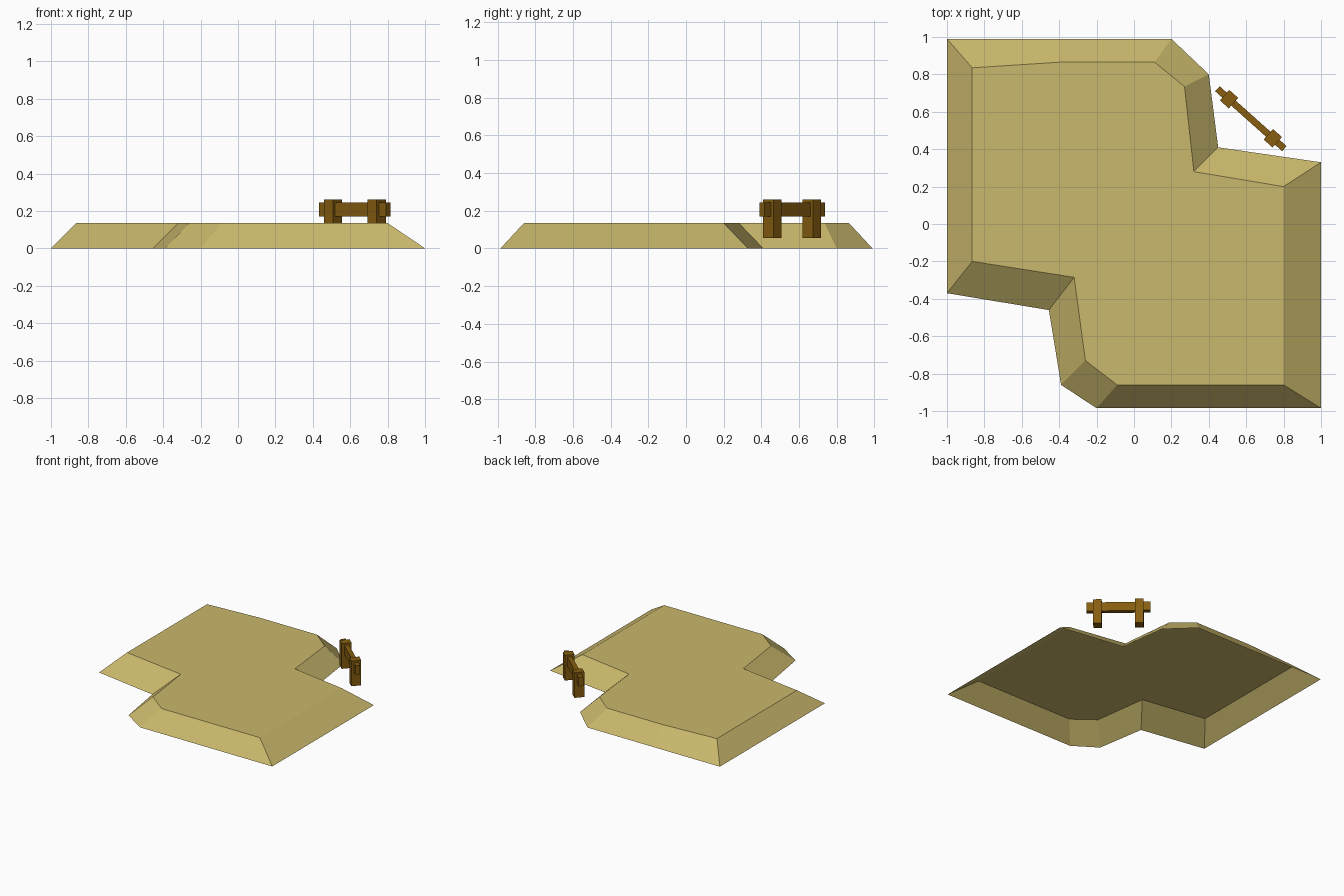
import bpy, bmesh, math
from mathutils import Matrix, Vector

if "Cube" in bpy.data.objects:
    bpy.data.objects.remove(bpy.data.objects["Cube"])


def material(name, rgb):
    m = bpy.data.materials.new(name)
    m.diffuse_color = (*rgb, 1)
    m.use_nodes = True
    m.node_tree.nodes["Principled BSDF"].inputs["Base Color"].default_value = m.diffuse_color
    return m


def add_object(name, bm, mat):
    me = bpy.data.meshes.new(name)
    bm.to_mesh(me)
    bm.free()
    me.materials.append(mat)
    ob = bpy.data.objects.new(name, me)
    bpy.context.collection.objects.link(ob)
    return ob


sand = material("sand", (0.59, 0.48, 0.15))
wood = material("brown wood", (0.24, 0.11, 0.005))

# Raised ground: clockwise outlines of the foot and the flat top, open below
foot = [(-1, .99), (-.4, .99), (.2, .99), (.4, .8), (.45, .41), (1, .33),
        (1, -.985), (-.2, -.985), (-.39, -.86), (-.455, -.46), (-1, -.37)]
top = [(-.865, .835), (-.4, .865), (.11, .865), (.27, .735), (.32, .28), (.8, .2),
       (.8, -.86), (-.09, -.86), (-.26, -.73), (-.32, -.285), (-.865, -.2)]
bm = bmesh.new()
low = [bm.verts.new((x, y, 0)) for x, y in foot]
high = [bm.verts.new((x, y, .135)) for x, y in top]
n = len(low)
for i in range(n):
    j = (i + 1) % n
    bm.faces.new((low[j], low[i], high[i], high[j]))
bm.faces.new(high[::-1])
add_object("ground_plateau", bm, sand)

# Fence: one rail through two posts, turned to span the notch
turn = Matrix.Translation((.625, .563, 0)) @ Matrix.Rotation(math.radians(-41.8), 4, 'Z')


def fence_box(name, centre, size):
    bm = bmesh.new()
    bmesh.ops.create_cube(bm, size=1)
    bmesh.ops.scale(bm, vec=size, verts=bm.verts)
    bmesh.ops.translate(bm, vec=Vector(centre), verts=bm.verts)
    bm.transform(turn)
    return add_object(name, bm, wood)


fence_box("fence_rail", (0, 0, .208), (.48, .036, .074))
for side, name in ((-1, "left_fence_post"), (1, "right_fence_post")):
    fence_box(name, (side * .157, 0, .158), (.064, .075, .206))
